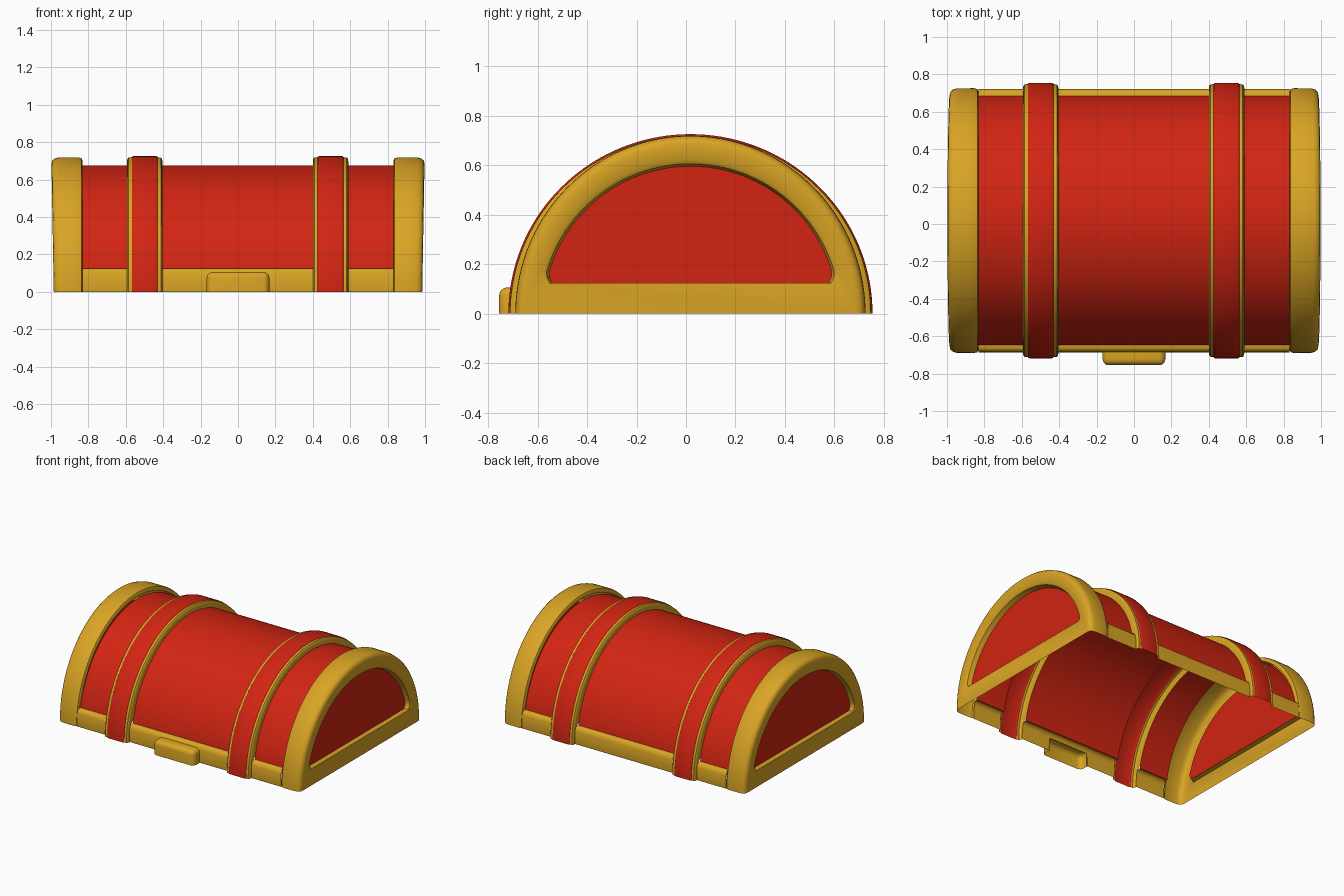
import bpy, bmesh, math

if "Cube" in bpy.data.objects:
    bpy.data.objects.remove(bpy.data.objects["Cube"], do_unlink=True)

CY = 0.018          # centre line of the arch
N = 72              # steps round the arch
BODY_R, SILL_R, SILL_Z = 0.677, 0.705, 0.125


def material(name, colour):
    """Matt paint in one flat colour."""
    m = bpy.data.materials.new(name)
    m.use_nodes = True
    m.diffuse_color = colour
    m.roughness = 1.0
    m.specular_intensity = 0.0
    b = m.node_tree.nodes["Principled BSDF"]
    b.inputs["Base Color"].default_value = colour
    b.inputs["Roughness"].default_value = 1.0
    b.inputs["Specular IOR Level"].default_value = 0.0
    return m


RED = material("red", (0.645, 0.018, 0.006, 1))
GOLD = material("gold", (0.70, 0.375, 0.018, 1))


def finish(bm, name, mats):
    bmesh.ops.recalc_face_normals(bm, faces=bm.faces[:])
    me = bpy.data.meshes.new(name)
    bm.to_mesh(me)
    bm.free()
    for m in mats:
        me.materials.append(m)
    ob = bpy.data.objects.new(name, me)
    bpy.context.collection.objects.link(ob)
    bpy.ops.object.select_all(action='DESELECT')
    ob.select_set(True)
    bpy.context.view_layer.objects.active = ob
    bpy.ops.object.shade_smooth_by_angle(angle=math.radians(40))


def arc(x, r, start=0.0, zs=0.997, over_sill=False, lean=0.0, corner=0.0):
    """Row of points over the arch at one x; can step out round the sill
    or tuck in its lower corners."""
    row = []
    for i in range(N + 1):
        a = start + (math.pi - 2 * start) * i / N
        z = r * math.sin(a) * zs
        rr = max(r, SILL_R) if over_sill and z < SILL_Z else r
        rr -= corner * max(0, 1 - (z - SILL_Z) / 0.05) ** 2
        row.append((x + lean * z, CY + rr * math.cos(a), z))
    return row


def add_rows(bm, rows, mat_of=lambda i: 0):
    vr = [[bm.verts.new(p) for p in row] for row in rows]
    for i in range(len(vr) - 1):
        for j in range(len(vr[i]) - 1):
            f = bm.faces.new((vr[i][j], vr[i][j + 1], vr[i + 1][j + 1], vr[i + 1][j]))
            f.material_index = mat_of(i)
    return vr


def sill(name, side, x0, x1, profile):
    bm = bmesh.new()
    add_rows(bm, [[(x, CY + side * r, z) for r, z in profile] for x in (x0, x1)])
    finish(bm, name, [GOLD])


# Curved red panels and gold sills between the bands
BANDS = {"right_band": -0.499, "left_band": 0.495}
BAND_W, END_X, LATCH_X = 0.095, 0.832, 0.160
panel_start = math.asin(SILL_Z / BODY_R) - 0.005
sill_profile = [(SILL_R - 0.002, 0), (SILL_R, 0.02), (SILL_R - 0.002, 0.095),
                (SILL_R - 0.009, 0.115), (SILL_R - 0.022, SILL_Z), (0.662, SILL_Z)]
right_x, left_x = BANDS.values()
for part, x0, x1 in (("right", -END_X, right_x - BAND_W),
                     ("middle", right_x + BAND_W, left_x - BAND_W),
                     ("left", left_x + BAND_W, END_X)):
    bm = bmesh.new()
    add_rows(bm, [arc(x, BODY_R, panel_start) for x in (x0, x1)])
    finish(bm, part + "_lid_panel", [RED])
    sill(part + "_back_sill", 1, x0, x1, sill_profile)
    if part != "middle":
        sill(part + "_front_sill", -1, x0, x1, sill_profile)
    else:
        # the front sill opens into the hollow latch
        sill("middle_front_sill_right", -1, x0, -LATCH_X, sill_profile)
        sill("middle_front_sill_left", -1, LATCH_X, x1, sill_profile)
        sill("middle_front_sill_top", -1, -LATCH_X, LATCH_X, sill_profile[2:])

# Raised bands: gold edges, red strap
half = [(BAND_W, BODY_R), (BAND_W, 0.708), (0.092, 0.722), (0.086, 0.729),
        (0.076, 0.729), (0.069, 0.730), (0.066, 0.734), (0.060, 0.736)]
stations = [(-d, r) for d, r in half] + [(d, r) for d, r in reversed(half)]
first_red = 5
for name, cx in BANDS.items():
    bm = bmesh.new()
    rows = [arc(cx + d, r, zs=0.986 if r > 0.7 else 0.997, over_sill=True)
            for d, r in stations]
    add_rows(bm, rows,
             lambda i: 0 if first_red <= i < len(stations) - 1 - first_red else 1)
    finish(bm, name, [RED, GOLD])

# End frames with recessed half-round panels
rim = [(END_X, BODY_R), (END_X, 0.692), (0.838, 0.703), (0.855, 0.708),
       (0.947, 0.707), (0.967, 0.702), (0.981, 0.690), (0.985, 0.672)]
for name, s in (("right_end", -1), ("left_end", 1)):
    bm = bmesh.new()
    rows = [arc(s * x, r, zs=1.016, over_sill=(k == 0),
                lean=s * (0.018 if x > 0.9 else 0)) for k, (x, r) in enumerate(rim)]
    # inner outline of the frame, its rounded lip and the recess wall
    for x, r, lean in ((0.985, 0.620, 0.018), (0.978, 0.606, 0.015), (0.95, 0.596, 0)):
        rows.append(arc(s * x, r, math.asin(SILL_Z / r), 1.0, lean=s * lean,
                        corner=0.025))
    vr = add_rows(bm, rows)
    # straight bar along the bottom, then the lower recess wall
    k = len(rim) - 1
    for a, b in zip(vr[k:], vr[k + 1:]):
        bm.faces.new((a[0], b[0], b[-1], a[-1]))
    panel = bm.faces.new(vr[-1])
    panel.material_index = 1
    finish(bm, name + "_frame", [GOLD, RED])

# Latch: rounded box, open underneath and behind
bm = bmesh.new()
bmesh.ops.create_cube(bm, size=1)
for v in bm.verts:
    v.co.x *= 0.335
    v.co.y = -0.755 if v.co.y < 0 else -0.60
    v.co.z = 0.106 if v.co.z > 0 else -0.1
bmesh.ops.bevel(bm, geom=bm.edges[:], offset=0.032, segments=4, profile=0.5,
                affect='EDGES')
for co, no in (((0, 0, 0), (0, 0, -1)), ((0, -0.685, 0), (0, 1, 0))):
    bmesh.ops.bisect_plane(bm, geom=bm.verts[:] + bm.edges[:] + bm.faces[:],
                           plane_co=co, plane_no=no, clear_outer=True)
finish(bm, "latch", [GOLD])
